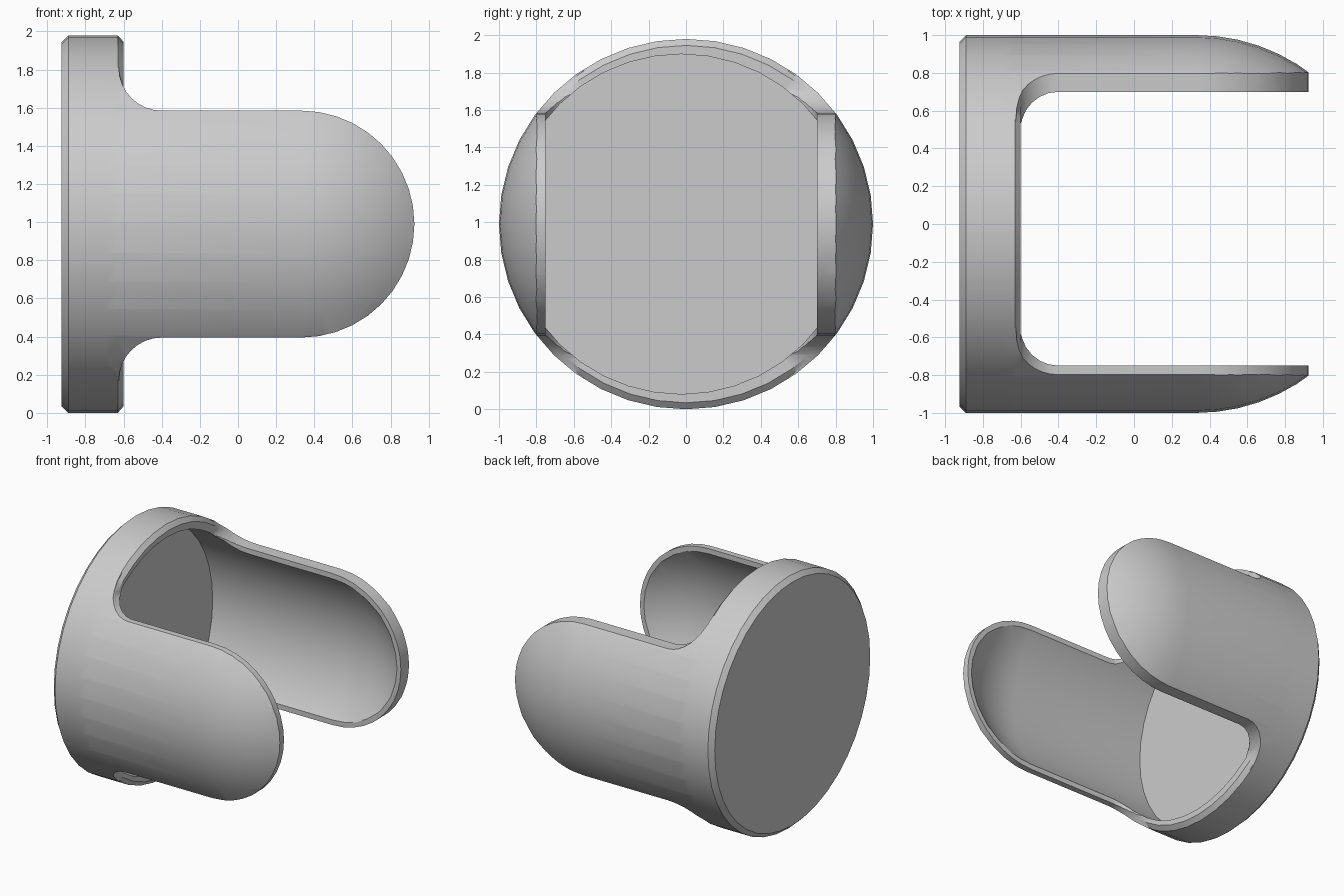
import bpy, bmesh, math
from mathutils import Vector

cube = bpy.data.objects.get("Cube")
if cube:
    bpy.data.objects.remove(cube, do_unlink=True)

grey = bpy.data.materials.new("plain grey")
grey.use_nodes = True
colour = (0.6, 0.6, 0.6, 1)
grey.diffuse_color = colour
grey.node_tree.nodes["Principled BSDF"].inputs["Base Color"].default_value = colour

MID = 0.99       # height of the axis
SHIFT = -0.025   # the hollow sits slightly towards the front
DOME = 0.33      # x where the dome begins
INNER = 0.918    # radius of the hollow
SIDES = 40


def finish(name, bm):
    bmesh.ops.remove_doubles(bm, verts=bm.verts, dist=1e-5)
    bmesh.ops.recalc_face_normals(bm, faces=bm.faces)
    mesh = bpy.data.meshes.new(name)
    bm.to_mesh(mesh)
    bm.free()
    mesh.materials.append(grey)
    ob = bpy.data.objects.new(name, mesh)
    bpy.context.collection.objects.link(ob)
    return ob


def arc(cx, cy, r, start, end, n):
    angles = [math.radians(start + (end - start) * i / n) for i in range(n + 1)]
    return [(cx + r * math.cos(a), cy + r * math.sin(a)) for a in angles]


def lathe(name, profile, y=0):
    """Spin (x, radius) points round the x axis."""
    bm = bmesh.new()
    verts = [bm.verts.new((x, r, 0)) for x, r in profile]
    edges = [bm.edges.new(pair) for pair in zip(verts, verts[1:])]
    bmesh.ops.spin(bm, geom=verts + edges, cent=(0, 0, 0), axis=(1, 0, 0),
                   angle=math.tau, steps=SIDES, use_merge=True)
    for v in bm.verts:
        v.co = (v.co.x, v.co.y + y, v.co.z * 0.99 + MID)
    return finish(name, bm)


def prism(name, points, place, direction):
    """Extrude an outline along a direction."""
    bm = bmesh.new()
    face = bm.faces.new([bm.verts.new(place(a, b)) for a, b in points])
    new = bmesh.ops.extrude_face_region(bm, geom=[face])["geom"]
    moved = [g for g in new if isinstance(g, bmesh.types.BMVert)]
    bmesh.ops.translate(bm, verts=moved, vec=Vector(direction))
    return finish(name, bm)


def combine(target, tool, operation):
    mod = target.modifiers.new(operation, "BOOLEAN")
    mod.operation, mod.solver, mod.object = operation, "EXACT", tool
    bpy.context.view_layer.objects.active = target
    bpy.ops.object.modifier_apply(modifier=mod.name)
    bpy.data.objects.remove(tool, do_unlink=True)


# Chamfered round base
holder = lathe("round_holder", [(-0.925, 0), (-0.925, 0.965), (-0.89, 1),
                                (-0.63, 1), (-0.6, 0.965), (-0.6, 0)])

# Two domed arms: a capsule trimmed to a round-ended outline with flared roots
arms = lathe("domed_arms", [(-0.8, 0), (-0.8, 1)] + arc(DOME, 0, 1, 90, 0, 14))
upper = [(-0.7, 0.82)] + arc(-0.4, 0.82, 0.225, 180, 270, 8)
lower = [(x, -z) for x, z in reversed(upper)]
outline = upper + arc(DOME, 0, 0.595, 90, -90, 20) + lower
trim = prism("arm_outline", outline, lambda x, z: (x, -1.2, z + MID), (0, 2.4, 0))
combine(arms, trim, "INTERSECT")
combine(holder, arms, "UNION")

# Hollow inside with a flat floor
hollow = lathe("hollow", [(-0.845, 0), (-0.845, INNER)]
               + arc(DOME, 0, INNER, 90, 0, 14), SHIFT)
combine(holder, hollow, "DIFFERENCE")

# Slot with rounded corners that flattens the arm rims
slot = (arc(-0.4, 0.525, 0.2, 90, 180, 6) + arc(-0.4, -0.525, 0.2, 180, 270, 6)
        + [(1.4, -0.725), (1.4, 0.725)])
slot_cut = prism("slot", slot, lambda x, y: (x, y + SHIFT, -0.2), (0, 0, 2.4))
combine(holder, slot_cut, "DIFFERENCE")

# Smooth curves with crisp rims
bpy.ops.object.select_all(action="DESELECT")
holder.select_set(True)
bpy.context.view_layer.objects.active = holder
bpy.ops.object.shade_smooth_by_angle(angle=math.radians(30))
